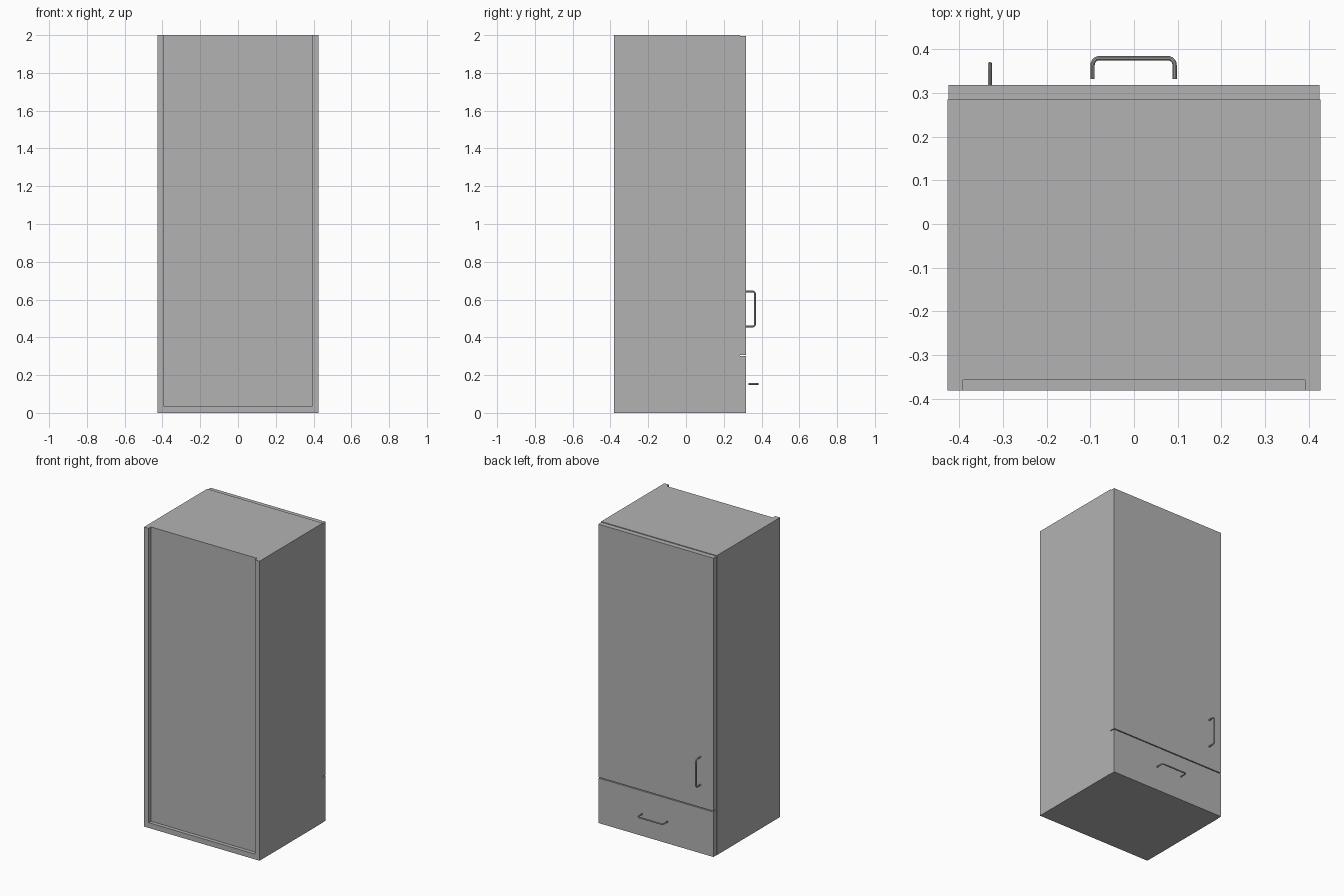
import bpy
from mathutils import Vector

cube = bpy.data.objects.get("Cube")
if cube:
    bpy.data.objects.remove(cube, do_unlink=True)

grey = bpy.data.materials.new("plain grey")
grey.use_nodes = True
grey.diffuse_color = (0.45, 0.45, 0.45, 1)
grey.node_tree.nodes["Principled BSDF"].inputs["Base Color"].default_value = grey.diffuse_color


def panel(name, low, high):
    """Box between two opposite corners."""
    low, high = Vector(low), Vector(high)
    bpy.ops.mesh.primitive_cube_add(size=1, location=(low + high) / 2)
    obj = bpy.context.object
    obj.name = name
    obj.scale = high - low
    bpy.ops.object.transform_apply(location=False, rotation=False, scale=True)
    obj.data.materials.append(grey)
    return obj


def handle(name, centre, along, length, reach, tube=0.005, bend=0.016):
    """Round bar with two bent legs that point back along -y."""
    centre, along = Vector(centre), Vector(along)
    out = Vector((0, reach - tube, 0))
    half = along * (length / 2 - tube)
    turn, back = along * bend, Vector((0, bend, 0))
    k = 0.55
    curve = bpy.data.curves.new(name, "CURVE")
    curve.dimensions = "3D"
    curve.bevel_depth = tube
    curve.bevel_resolution = 3
    curve.resolution_u = 6
    curve.use_fill_caps = True
    spline = curve.splines.new("BEZIER")
    spline.bezier_points.add(5)
    points = []
    for s in (-1, 1):
        corner = centre + out + half * s
        leg = [centre + half * s, corner - back, corner - turn * s]
        points += leg if s < 0 else leg[::-1]
    corners = [centre + out - half, centre + out + half]
    for i, (bp, p) in enumerate(zip(spline.bezier_points, points)):
        bp.co = p
        before, after = points[max(i - 1, 0)], points[min(i + 1, 5)]
        bp.handle_left = p.lerp(before, 0.33)
        bp.handle_right = p.lerp(after, 0.33)
        # Arc sides aim at the sharp corner
        if i in (1, 3):
            bp.handle_right = p.lerp(corners[i // 2], k)
        if i in (2, 4):
            bp.handle_left = p.lerp(corners[i // 2 - 1], k)
    obj = bpy.data.objects.new(name, curve)
    bpy.context.collection.objects.link(obj)
    bpy.ops.object.select_all(action="DESELECT")
    obj.select_set(True)
    bpy.context.view_layer.objects.active = obj
    bpy.ops.object.convert(target="MESH")
    obj = bpy.context.object
    obj.data.materials.clear()
    obj.data.materials.append(grey)
    bpy.ops.object.shade_smooth_by_angle()


W, T = 0.427, 0.035            # half width, board thickness
REAR, FACE, FRONT = -0.382, 0.285, 0.318
RECESS = REAR + 0.025
inner = W - T

# Carcass
for side, s in (("left", 1), ("right", -1)):
    xs = sorted((s * W, s * inner))
    panel(side + "_side", (xs[0], REAR, 0), (xs[1], FACE, 2))
panel("bottom_board", (-inner, REAR, 0), (inner, FACE, T))
panel("recessed_panel", (-inner, RECESS, T), (inner, RECESS + 0.02, 2))
panel("top_board", (-inner, RECESS + 0.02, 2 - T), (inner, FACE, 2))
panel("divider_board", (-inner, RECESS + 0.02, 0.285), (inner, FACE, 0.32))

# Door and drawer fronts with a narrow gap between them
edge = W - 0.002
panel("drawer_front", (-edge, FACE, 0), (edge, FRONT, 0.3))
panel("door", (-edge, FACE, 0.306), (edge, FRONT, 1.995))

# Bar handles
handle("door_handle", (-0.33, FRONT, 0.55), (0, 0, 1), 0.196, 0.053)
handle("drawer_handle", (-0.001, 0.332, 0.153), (1, 0, 0), 0.198, 0.053)
